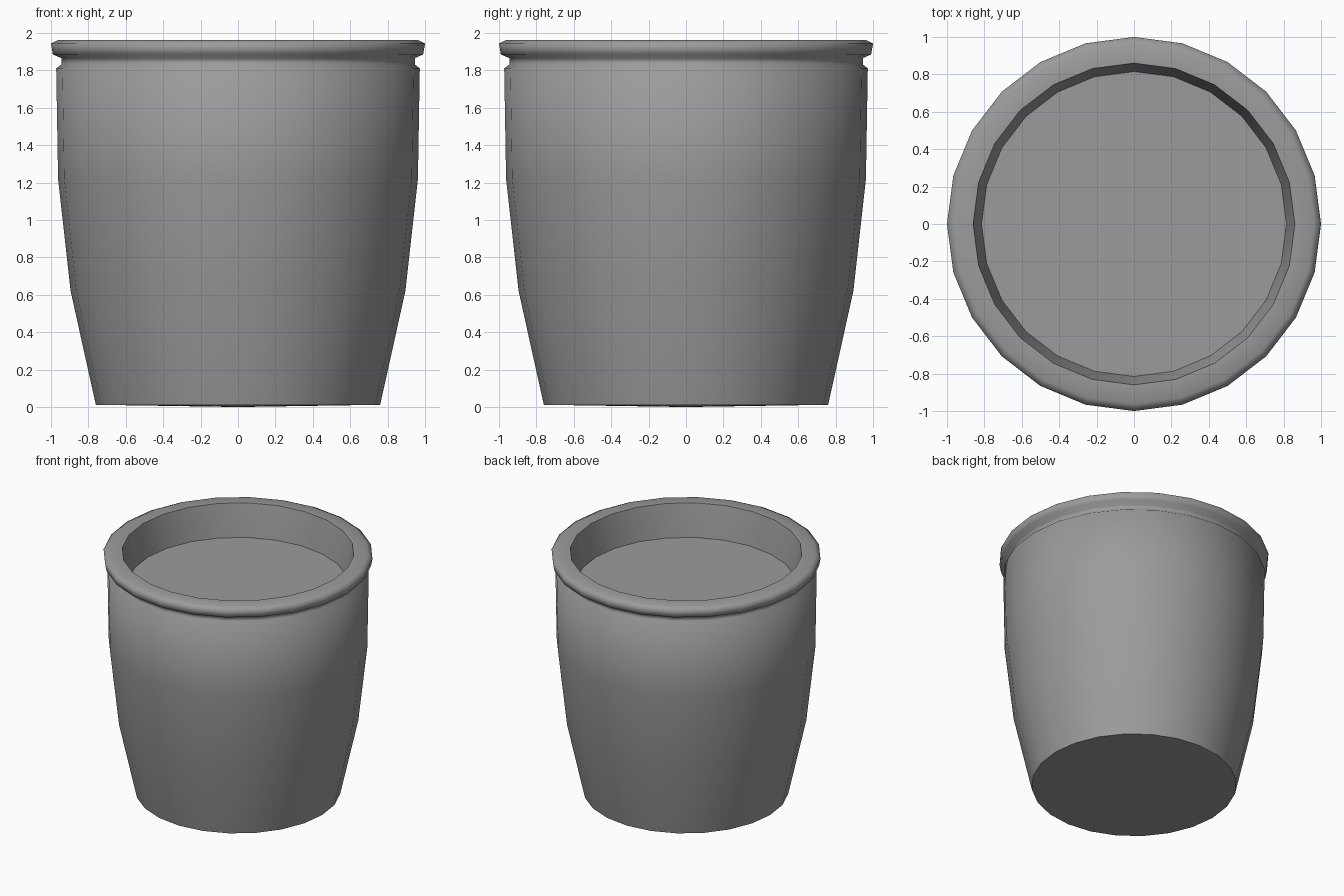
import bpy, bmesh, math

cube = bpy.data.objects.get("Cube")
if cube:
    bpy.data.objects.remove(cube, do_unlink=True)

SIDES = 24

grey = bpy.data.materials.new("plain grey")
grey.use_nodes = True
colour = (0.33, 0.33, 0.33, 1)
grey.diffuse_color = colour
grey.node_tree.nodes["Principled BSDF"].inputs["Base Color"].default_value = colour


def lathe(name, profile, sharp=()):
    """Turn (radius, height) points about z; a zero radius closes with a centre point."""
    bm = bmesh.new()
    rings = []
    for r, z in profile:
        count = SIDES if r else 1
        rings.append([bm.verts.new((r * math.cos(math.tau * i / SIDES),
                                    r * math.sin(math.tau * i / SIDES), z))
                      for i in range(count)])
    for a, b in zip(rings, rings[1:]):
        for i in range(SIDES):
            j = i + 1
            corners = [a[i % len(a)], a[j % len(a)], b[j % len(b)], b[i % len(b)]]
            bm.faces.new(list(dict.fromkeys(corners)))
    for face in bm.faces:
        face.smooth = True
    # Keep the chosen rings crisp
    for k in sharp:
        for i in range(SIDES):
            bm.edges.get((rings[k][i], rings[k][(i + 1) % SIDES])).smooth = False
    mesh = bpy.data.meshes.new(name)
    bm.to_mesh(mesh)
    bm.free()
    mesh.materials.append(grey)
    obj = bpy.data.objects.new(name, mesh)
    bpy.context.collection.objects.link(obj)
    return obj


# Pot: base, bulging wall, groove, rolled rim and inner wall
lathe("pot", [
    (0, 0.0), (0.76, 0.012),
    (0.895, 0.62), (0.962, 1.22), (0.972, 1.81),
    (0.945, 1.832), (0.945, 1.865),
    (0.99, 1.885), (1.0, 1.943), (0.962, 1.962),
    (0.86, 1.962), (0.842, 1.87), (0.815, 1.70),
], sharp=(1, 10))

# Filling: flat disc set below the rim
lathe("soil", [(0.815, 1.70), (0, 1.70)])
